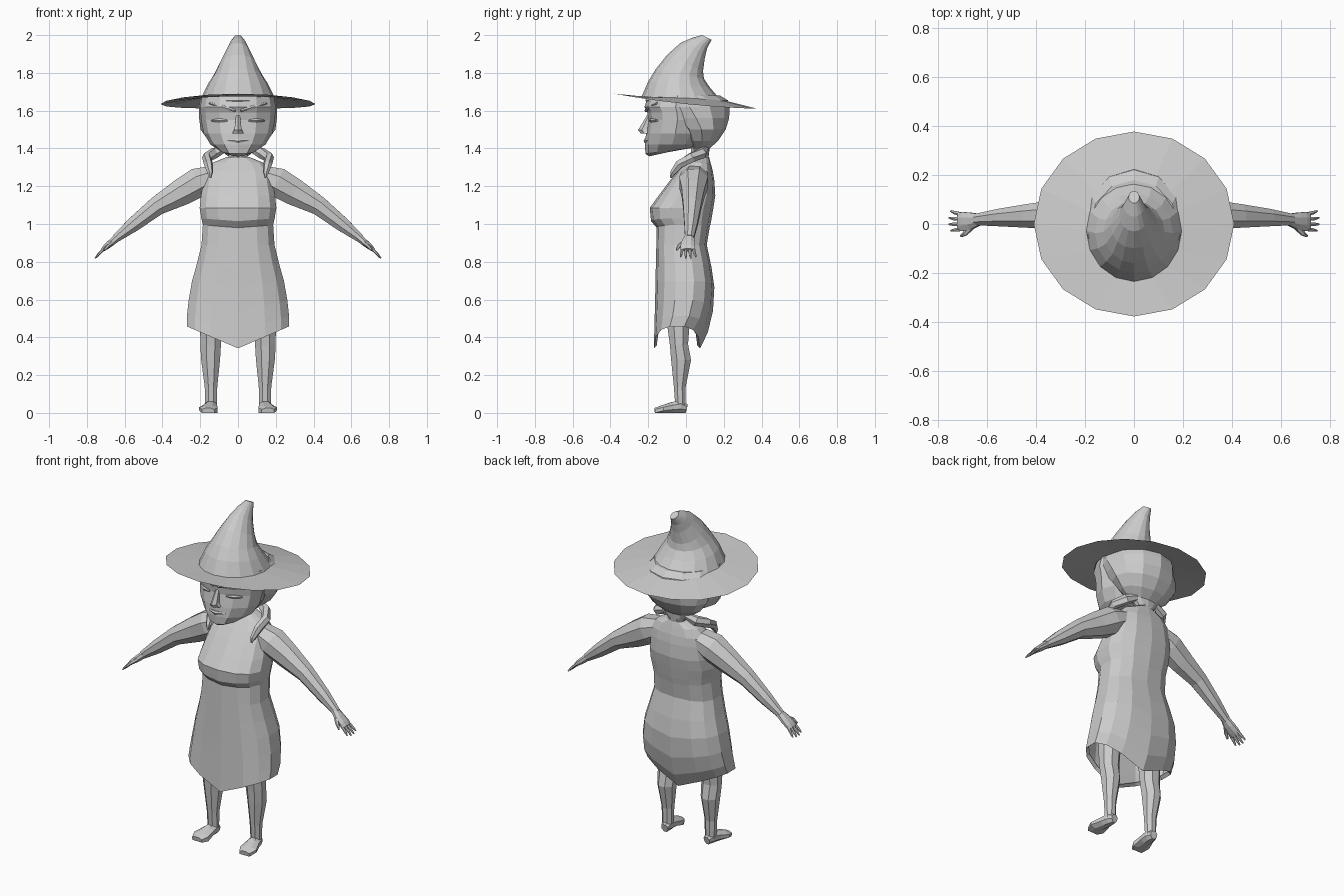
import bpy, bmesh
from math import sin, cos, pi, copysign
from mathutils import Vector


def build(name, rings, cap_start=True, cap_end=True, mirror=False):
    """Skin a list of vertex rings into a faceted mesh object."""
    bm = bmesh.new()
    rows = [[bm.verts.new(p) for p in ring] for ring in rings]
    n = len(rows[0])
    for a, b in zip(rows, rows[1:]):
        for i in range(n):
            j = (i + 1) % n
            bm.faces.new((a[i], a[j], b[j], b[i]))
    if cap_start:
        bm.faces.new(rows[0][::-1])
    if cap_end:
        bm.faces.new(rows[-1])
    bmesh.ops.recalc_face_normals(bm, faces=bm.faces)
    me = bpy.data.meshes.new(name)
    bm.to_mesh(me)
    bm.free()
    ob = bpy.data.objects.new(name, me)
    bpy.context.collection.objects.link(ob)
    if mirror:
        m = ob.modifiers.new("mirror", 'MIRROR')
        m.use_axis[0] = True
        m.use_mirror_merge = False
    return ob


def spow(v, p):
    return copysign(abs(v) ** p, v)


def oval(yf, zf, yb, zb, rx, n=12, p=1.0, drop=0.0):
    """Ring through a front point and a back point; drop lowers its middle."""
    pts = []
    for i in range(n):
        a = 2 * pi * i / n
        s, c = spow(sin(a), p), spow(cos(a), p)
        f = (1 - c) / 2
        pts.append((rx * s, yf + (yb - yf) * f,
                    zf + (zb - zf) * f - drop * (1 - abs(s))))
    return pts


def tube(name, path, ref, n=8, mirror=True, floor=False):
    """Tube along (x, y, z, half width along ref, half thickness)."""
    cs = [Vector(p[:3]) for p in path]
    rings = []
    for k, p in enumerate(path):
        t = (cs[min(k + 1, len(cs) - 1)] - cs[max(k - 1, 0)]).normalized()
        r = Vector(ref)
        u = (r - t * r.dot(t)).normalized()
        w = t.cross(u)
        ring = []
        for i in range(n):
            a = 2 * pi * (i + 0.5) / n
            v = cs[k] + u * p[3] * cos(a) + w * p[4] * sin(a)
            if floor:
                v.z = max(v.z, 0.0) if v.z > 0.012 else 0.0
            ring.append(v)
        rings.append(ring)
    return build(name, rings, mirror=mirror)


X, Y, Z = (1, 0, 0), (0, 1, 0), (0, 0, 1)

# Pointed hat: drooping brim edge, then crown leaning back
N = 16
brim = []
for i in range(N):
    a = 2 * pi * i / N
    x, y = 0.41 * sin(a), -0.378 * cos(a)
    brim.append((x, y, 1.65 - 0.105 * y - 0.015 * sin(a) ** 2))
crown = [(-.235, 1.675, .18, 1.66, .195), (-.20, 1.755, .125, 1.725, .16),
         (-.16, 1.82, .095, 1.77, .125), (-.10, 1.895, .09, 1.81, .095),
         (-.03, 1.958, .10, 1.88, .06), (.03, 1.985, .112, 1.93, .042),
         (.085, 2.0, .135, 1.975, .022)]
build("hat", [brim] + [oval(*r, n=N) for r in crown], cap_start=False)

# Face
face = [(1.358, -.195, -.06, .05), (1.372, -.215, .03, .095), (1.42, -.217, .07, .145),
        (1.48, -.212, .10, .182), (1.55, -.2, .11, .195), (1.59, -.205, .11, .198),
        (1.62, -.22, .11, .2), (1.68, -.2, .11, .19)]
build("face", [oval(f, z, b, z + (.03 if z < 1.4 else 0), r) for z, f, b, r in face])

# Hair
hair = [(1.36, .05, .12, .055), (1.40, .035, .125, .10), (1.44, .0, .17, .155),
        (1.50, -.045, .21, .198), (1.56, -.12, .228, .206),
        (1.62, -.195, .232, .207), (1.655, -.215, .222, .2), (1.68, -.2, .18, .18)]
build("hair", [oval(f, z, b, z, r) for z, f, b, r in hair])
tube("braid", [(.07, .10, 1.40, .02, .02), (.125, .085, 1.375, .03, .028),
               (.165, .03, 1.352, .028, .026), (.157, -.035, 1.315, .025, .024),
               (.148, -.07, 1.27, .016, .015), (.145, -.08, 1.245, .004, .004)], Z, 6)

# Facial features
build("nose", [oval(-.207, 1.575, -.17, 1.575, .012, 6), oval(-.254, 1.497, -.17, 1.505, .022, 6),
               oval(-.24, 1.48, -.17, 1.48, .035, 6)])
tube("eyelid", [(.055, -.19, 1.547, .005, .008), (.095, -.18, 1.549, .012, .012),
                (.138, -.153, 1.547, .005, .008)], Z, 6)
tube("brow", [(.015, -.212, 1.6, .008, .008), (.08, -.196, 1.62, .01, .01),
              (.15, -.152, 1.64, .006, .008)], Z, 6)
tube("lips", [(-.055, -.197, 1.443, .003, .008), (0, -.215, 1.44, .014, .009),
              (.055, -.197, 1.443, .003, .008)], Z, 6, mirror=False)

# Neck
tube("neck", [(0, .075, 1.28, .058, .05), (0, .075, 1.35, .055, .048),
              (0, .07, 1.42, .055, .05)], X, mirror=False)

# Dress: z, front y, back y, half width, dip of the ring at front and back
dress = [(1.355, .02, .122, .06, 0), (1.325, -.005, .13, .135, 0), (1.28, -.045, .142, .175, 0),
         (1.23, -.085, .15, .185, 0), (1.15, -.145, .155, .2, 0), (1.085, -.192, .145, .207, 0),
         (1.03, -.185, .133, .198, .015), (.995, -.155, .125, .19, .015),
         (.89, -.157, .11, .197, 0), (.79, -.16, .135, .222, .02), (.70, -.162, .15, .248, .035),
         (.60, -.165, .143, .266, .06), (.515, -.168, .115, .276, .09),
         (.46, -.17, .075, .276, .118), (.475, -.155, .06, .258, .118)]
build("dress", [oval(f, z, b, z, r, 14, .78, d) for z, f, b, r, d in dress], cap_end=False)

# Arms and hands
tube("arm", [(.13, .045, 1.255, .075, .06), (.21, .04, 1.22, .082, .085),
             (.30, .038, 1.168, .066, .077), (.43, .033, 1.095, .052, .054),
             (.55, .026, 1.0, .038, .042), (.645, .018, .925, .025, .024)], Y)
tube("hand", [(.635, .018, .932, .026, .022), (.67, .012, .902, .038, .02),
              (.70, .01, .878, .042, .016), (.718, .01, .862, .038, .011)], Y)
for k in range(4):
    y0, y1 = .039 - .02 * k, .053 - .027 * k
    d = (.0, .007, .007, .0)[k]
    tube("finger", [(.705, y0, .873, .009, .008), (.732 + d, (y0 + y1) / 2, .846 - d, .008, .007),
                    (.749 + d, y1, .826 - d, .004, .004)], Y, 6)
tube("thumb", [(.665, -.012, .902, .013, .012), (.69, -.038, .883, .011, .01),
               (.708, -.05, .862, .005, .005)], Y, 6)

# Legs and feet
tube("leg", [(.125, -.03, .72, .075, .075), (.143, -.04, .45, .062, .062),
             (.145, -.037, .36, .059, .052), (.145, -.026, .28, .054, .057),
             (.143, -.033, .14, .036, .034), (.143, -.03, .03, .033, .028)], X)
tube("foot", [(.14, .003, .025, .022, .022), (.143, -.03, .034, .036, .036),
              (.148, -.07, .029, .041, .031), (.157, -.125, .02, .054, .022),
              (.158, -.165, .013, .035, .014)], X, floor=True)
